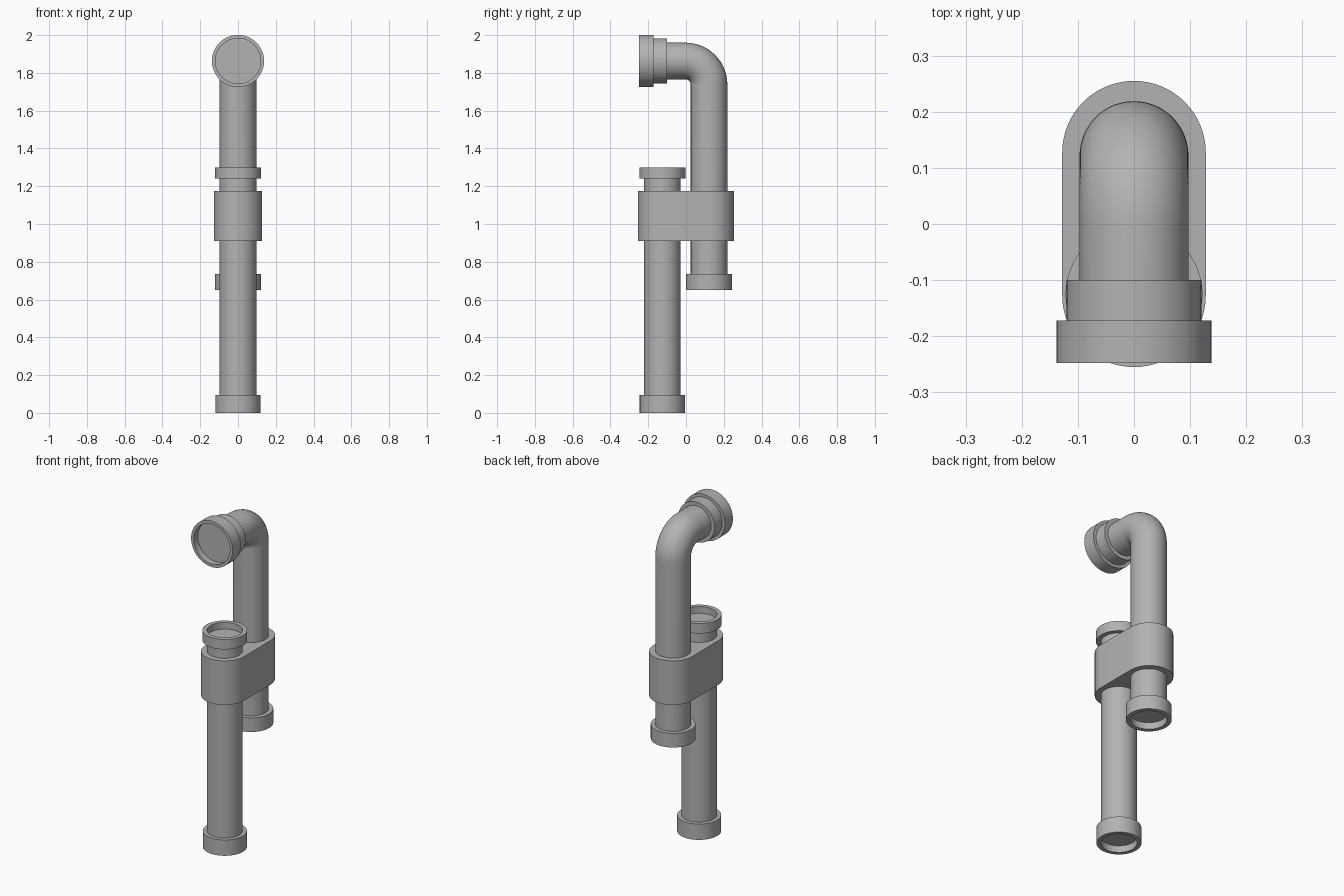
import bpy, bmesh, math
from mathutils import Matrix, Vector

cube = bpy.data.objects.get("Cube")
if cube:
    bpy.data.objects.remove(cube, do_unlink=True)

SIDES = 64
PIPE_R = 0.097
FRONT_Y, BACK_Y = -0.125, 0.122
BEND_R, ARM_Z = 0.125, 1.863

grey = bpy.data.materials.new("pipe_grey")
grey.use_nodes = True
colour = (0.45, 0.45, 0.45, 1)
grey.diffuse_color = colour
grey.node_tree.nodes["Principled BSDF"].inputs["Base Color"].default_value = colour


def finish(name, bm):
    bmesh.ops.recalc_face_normals(bm, faces=bm.faces)
    mesh = bpy.data.meshes.new(name)
    bm.to_mesh(mesh)
    bm.free()
    mesh.materials.append(grey)
    obj = bpy.data.objects.new(name, mesh)
    bpy.context.collection.objects.link(obj)
    bpy.ops.object.select_all(action='DESELECT')
    obj.select_set(True)
    bpy.context.view_layer.objects.active = obj
    bpy.ops.object.shade_smooth_by_angle(angle=math.radians(35))


def loft(name, frames, closed=False):
    """Skin circles given as (matrix, radius); closed joins last to first."""
    bm = bmesh.new()
    rings = []
    for matrix, radius in frames:
        rings.append([bm.verts.new(matrix @ Vector((radius * math.cos(a), radius * math.sin(a), 0)))
                      for a in (math.tau * i / SIDES for i in range(SIDES))])
    pairs = list(zip(rings, rings[1:]))
    if closed:
        pairs.append((rings[-1], rings[0]))
    else:
        bm.faces.new(rings[0])
        bm.faces.new(rings[-1])
    for a, b in pairs:
        for i in range(SIDES):
            j = (i + 1) % SIDES
            bm.faces.new((a[i], a[j], b[j], b[i]))
    finish(name, bm)


def upright(y, z):
    return Matrix.Translation((0, y, z))


def facing(y):
    return Matrix.Translation((0, y, ARM_Z)) @ Matrix.Rotation(math.pi / 2, 4, 'X')


def collar(name, place, start, end, outer, inner):
    loft(name, [(place(start), inner), (place(start), outer),
                (place(end), outer), (place(end), inner)], closed=True)


def front_place(z):
    return upright(FRONT_Y, z)


def back_place(z):
    return upright(BACK_Y, z)


# Straight front pipe, its ends recessed inside the collars
loft("front_pipe", [(front_place(0.04), PIPE_R), (front_place(1.26), PIPE_R)])
collar("front_pipe_bottom_collar", front_place, 0, 0.095, 0.12, PIPE_R)
collar("front_pipe_top_collar", front_place, 1.24, 1.30, 0.122, PIPE_R)

# Back pipe, bending over toward the front
bend_y, bend_z = BACK_Y - BEND_R, ARM_Z - BEND_R
path = [(back_place(0.69), PIPE_R)]
for k in range(17):
    t = math.pi / 2 * k / 16
    place = upright(bend_y + BEND_R * math.cos(t), bend_z + BEND_R * math.sin(t))
    path.append((place @ Matrix.Rotation(t, 4, 'X'), PIPE_R))
path.append((facing(-0.15), PIPE_R))
loft("bent_pipe", path)
collar("bent_pipe_bottom_collar", back_place, 0.65, 0.735, 0.122, PIPE_R)

# Stepped outlet socket
loft("outlet_sleeve", [(facing(-0.10), 0.12), (facing(-0.21), 0.12)])
collar("outlet_rim", facing, -0.172, -0.248, 0.138, 0.12)

# Rounded clamp joining both pipes
bm = bmesh.new()
outline = []
for centre, start in ((0.127, 0), (-0.127, math.pi)):
    for i in range(SIDES // 2 + 1):
        a = start + math.pi * i / (SIDES // 2)
        outline.append(bm.verts.new((0.128 * math.cos(a), centre + 0.128 * math.sin(a), 0.91)))
base = bm.faces.new(outline)
top = bmesh.ops.extrude_face_region(bm, geom=[base], use_keep_orig=True)["geom"]
bmesh.ops.translate(bm, vec=(0, 0, 0.265),
                    verts=[v for v in top if isinstance(v, bmesh.types.BMVert)])
finish("clamp", bm)
